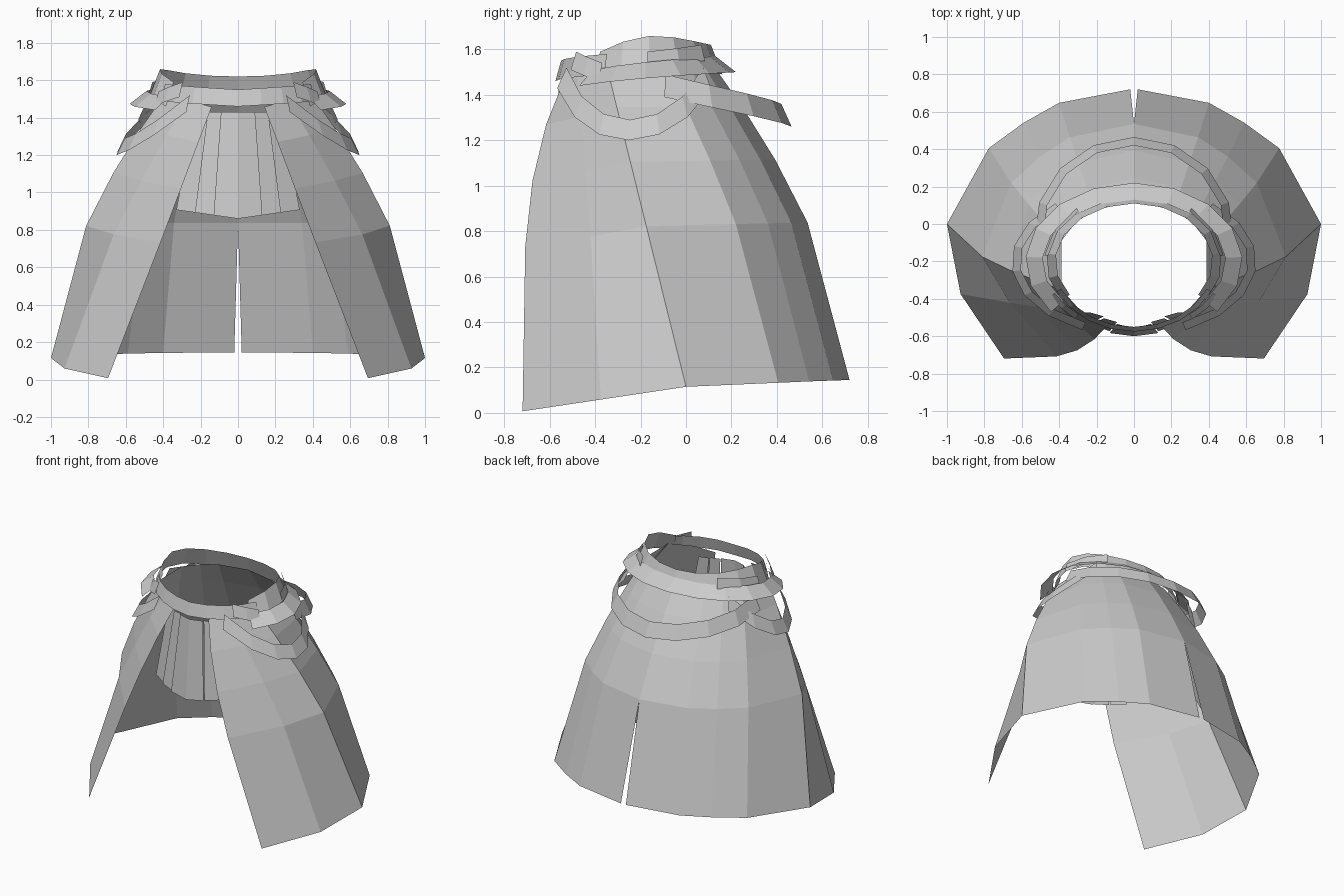
import bpy, bmesh
from math import sin, cos, radians

cube = bpy.data.objects.get("Cube")
if cube:
    bpy.data.objects.remove(cube, do_unlink=True)

grey = bpy.data.materials.new("cloth grey")
grey.use_nodes = True
colour = (0.6, 0.6, 0.6, 1)
grey.diffuse_color = colour
grey.node_tree.nodes["Principled BSDF"].inputs["Base Color"].default_value = colour


def sheet(name, rows, slit_column=None):
    """Skin rows of points, then mirror the cloth to the other side."""
    bm = bmesh.new()
    grid = [[bm.verts.new(point) for point in row] for row in rows]
    for low, high in zip(grid, grid[1:]):
        for i in range(len(low) - 1):
            bm.faces.new((low[i], low[i + 1], high[i + 1], high[i]))
    if slit_column is not None:
        seam = bm.edges.get((grid[0][slit_column], grid[1][slit_column]))
        bmesh.ops.split_edges(bm, edges=[seam])
    mesh = bpy.data.meshes.new(name)
    bm.to_mesh(mesh)
    bm.free()
    mesh.materials.append(grey)
    obj = bpy.data.objects.new(name, mesh)
    bpy.context.collection.objects.link(obj)
    mirror = obj.modifiers.new("mirror", 'MIRROR')
    mirror.use_mirror_merge = True
    mirror.merge_threshold = 0.002


def strap(name, start, end, segments, rx, ry, top, width, flare, centre=-0.2):
    """Band along an elliptical arc, measured in degrees from the back.
    top(u) is the height of its upper edge; the lower edge flares outward."""
    upper, lower = [], []
    for i in range(segments + 1):
        u = i / segments
        angle = radians(start + (end - start) * u)
        s, c = sin(angle), cos(angle)
        z = top(u)
        upper.append((rx * s, centre + ry * c, z))
        lower.append(((rx + flare) * s, centre + (ry + flare) * c, z - width))
    sheet(name, [lower, upper])


def skirt_point(degrees, t):
    """Point on the skirt at a hem direction; t runs from hem to waist."""
    angle = radians(degrees)
    s, c = sin(angle), cos(angle)
    front, back = min(c, 0), max(c, 0)
    # The hem is round in front, shallower and a little flattened behind
    pinch = 1 - 0.05 * max(sin(2 * angle), 0) ** 4
    hem_x, hem_y = s * pinch, (front + 0.72 * back) * pinch
    turn = min(angle * 1.25, 2.8)
    waist_x, waist_y = 0.42 * sin(turn), 0.34 * cos(turn) - 0.22
    hem_z = 0.115 + 0.15 * front + 0.03 * back
    waist_z = 1.53 + 0.1 * front
    # The front edge hangs straight in x and bulges forward in y
    fx, fy = t ** (1.7 + front), t ** (1 + 0.7 * back + 11 * front ** 4)
    x = hem_x + (waist_x - hem_x) * fx
    if degrees == 0 and t == 0:
        x = 0.02  # the back slit opens at the hem
    return (x, hem_y + (waist_y - hem_y) * fy, hem_z + (waist_z - hem_z) * t)


# Skirt, open at the front, slit at the back and sides
directions = (0, 24, 38, 54, 90, 112, 136)
sheet("skirt", [[skirt_point(d, t) for d in directions]
                for t in (0, 0.5, 0.7, 0.87, 1)], slit_column=4)

# Apron panels hanging at the front, each tucked behind the last
edges = (0, 0.13, 0.23, 0.33)
for i, name in enumerate(("apron_centre", "apron_side", "apron_outer")):
    back = 0.01 * i
    pair = edges[i:i + 2]
    sheet(name, [[(x, back + x * x - 0.6, 0.86 + x / 7) for x in pair],
                 [(x * 0.7, back + x / 5 - 0.56, 1.43) for x in pair]])

# Waistband across the front
strap("front_waistband", 180, 115, 4, 0.43, 0.35,
      lambda u: 1.55 + 0.03 * u, 0.09, 0.025)

# Raised collar band round the sides and back
strap("upper_band", 0, 125, 6, 0.42, 0.31,
      lambda u: 1.62 + 0.04 * sin(4 * u * u), 0.13, 0.05)

# Short strip lying on the collar at each side
strap("side_strip", 40, 85, 2, 0.46, 0.35,
      lambda u: 1.62 - 0.03 * u, 0.07, 0.02)

# Sloping belt over the back, ending in a tip at each side
strap("sloping_belt", 0, 130, 6, 0.49, 0.33,
      lambda u: 1.57 - 0.06 * u * u, 0.07, 0.09)

# Loose loop drooping behind
strap("back_loop", 0, 95, 4, 0.49, 0.47,
      lambda u: 1.36 + 0.13 * u ** 1.5, 0.1, 0.045, centre=-0.05)

# Loops drooping over each hip
strap("hip_loop", 40, 155, 6, 0.61, 0.36,
      lambda u: 1.29 + 0.23 * (2 * u - 1) ** 2, 0.09, 0.045)

# Small folded tabs where the belts meet at the front corners
strap("belt_tab", 142, 118, 2, 0.48, 0.36,
      lambda u: 1.59 - 0.05 * u, 0.08, 0.03)
